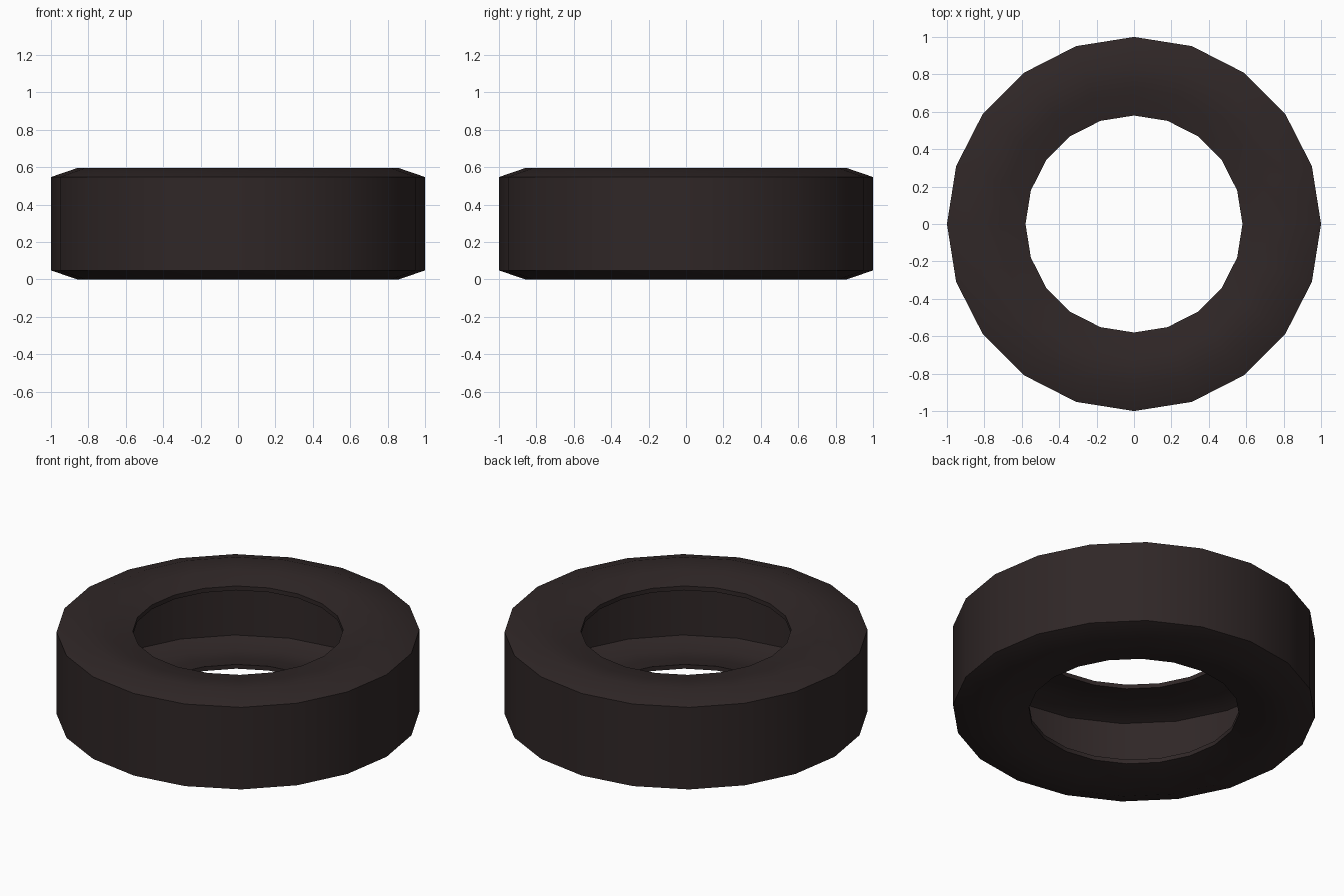
import bpy, bmesh, math

if "Cube" in bpy.data.objects:
    bpy.data.objects.remove(bpy.data.objects["Cube"])

SIDES = 20
H = 0.595            # overall height
MID = H / 2

# dark rubber colour
rubber = bpy.data.materials.new("dark_rubber")
rubber.diffuse_color = (0.029, 0.020, 0.020, 1)
rubber.use_nodes = True
rubber.node_tree.nodes["Principled BSDF"].inputs["Base Color"].default_value = rubber.diffuse_color

# upper half of the hollow tyre section (radius, height): outer skin, then inner skin
outer = [(1.0, 0.547), (0.86, H), (0.72, 0.58), (0.58, 0.549)]
inner = [(0.58, 0.523), (0.72, 0.554), (0.86, 0.567), (0.97, 0.526)]
top = outer + inner
# mirror about the mid height to close the C-shaped section
profile = top + [(r, H - z) for r, z in reversed(top)]

# spin the section into a ring
bm = bmesh.new()
rings = []
for i in range(SIDES):
    a = 2 * math.pi * i / SIDES
    rings.append([bm.verts.new((r * math.cos(a), r * math.sin(a), z)) for r, z in profile])
n = len(profile)
for i in range(SIDES):
    p, q = rings[i], rings[(i + 1) % SIDES]
    for j in range(n):
        k = (j + 1) % n
        bm.faces.new((p[j], p[k], q[k], q[j]))
bmesh.ops.recalc_face_normals(bm, faces=bm.faces)

mesh = bpy.data.meshes.new("tyre")
bm.to_mesh(mesh)
bm.free()
mesh.materials.append(rubber)
tyre = bpy.data.objects.new("tyre", mesh)
bpy.context.collection.objects.link(tyre)

# smooth around the ring, crisp shoulders and bead edges
bpy.context.view_layer.objects.active = tyre
tyre.select_set(True)
bpy.ops.object.shade_smooth_by_angle(angle=math.radians(35))
